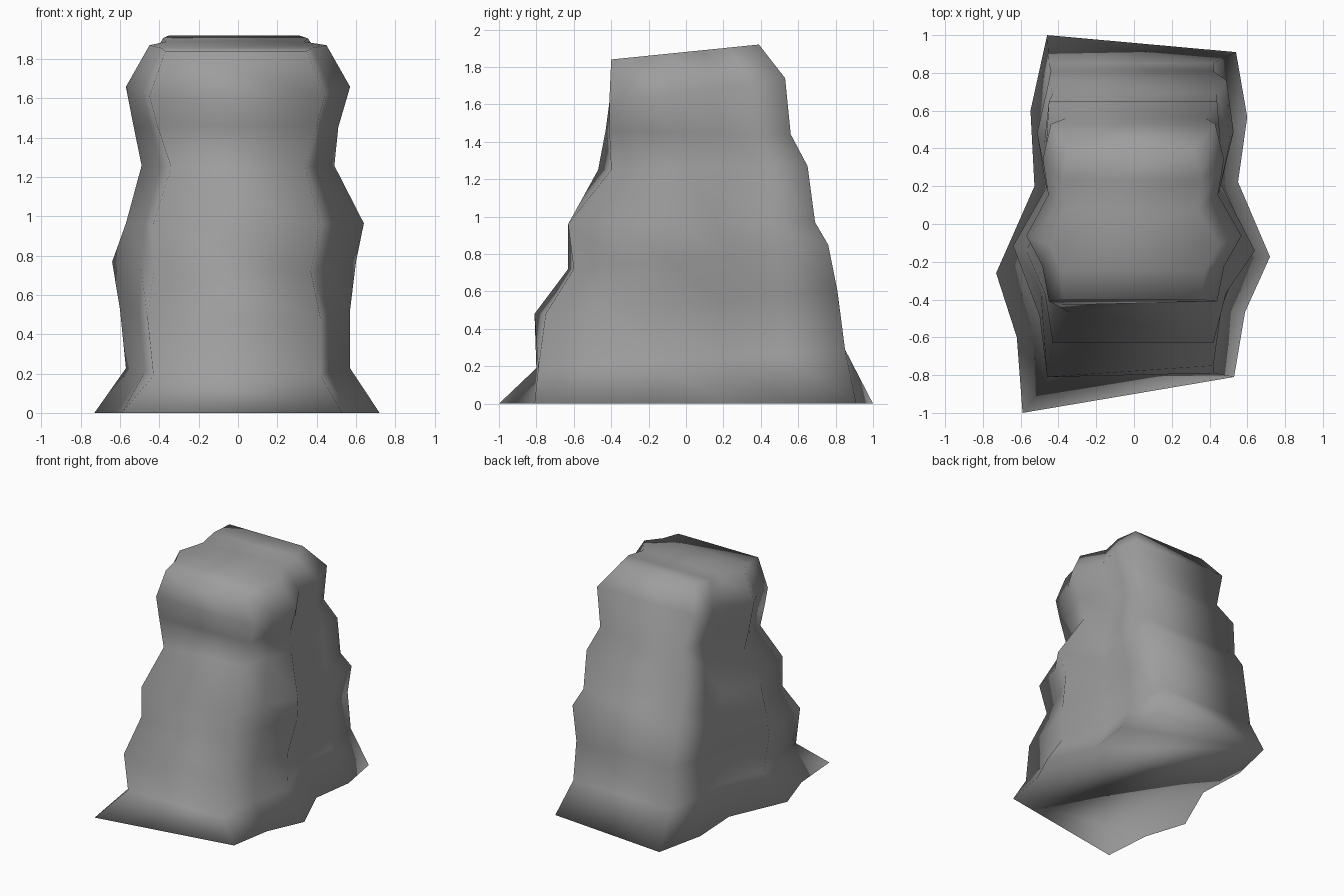
import bpy, bmesh

if "Cube" in bpy.data.objects:
    bpy.data.objects.remove(bpy.data.objects["Cube"])

# Rings from foot to top: front-left x, y; front-right x, y; front z;
# back-left x, y; back-right x, y; back z; widest left x, widest right x
RINGS = [
    (.59, -1.0, .53, -.81, 0, .46, 1.0, .54, .91, 0, .73, .72),
    (.43, -.80, .42, -.79, .19, .45, .85, .42, .85, .29, .57, .57),
    (.46, -.81, .42, -.75, .48, .44, .81, .42, .81, .60, .60, .57),
    (.43, -.63, .37, -.60, .72, .45, .76, .49, .76, .85, .64, .60),
    (.43, -.63, .42, -.63, .96, .43, .69, .44, .69, .97, .57, .64),
    (.34, -.47, .34, -.40, 1.25, .45, .65, .44, .65, 1.27, .49, .49),
    (.41, -.43, .40, -.41, 1.46, .36, .56, .38, .56, 1.44, .53, .51),
    (.45, -.41, .44, -.41, 1.61, .44, .53, .43, .53, 1.74, .57, .57),
    (.37, -.40, .35, -.40, 1.84, .35, .39, .31, .39, 1.92, .45, .45),
]
# Side columns from front to back: depth fraction and share of the bulge
COLUMNS = [(0, 0), (.2, .3), (.37, 1), (.6, .08), (.8, .33), (1, 0)]


def side_row(bm, side, front, back, fz, bz, widest):
    """Vertices of one side of a ring, bulging out between its corners."""
    (fx, fy), (bx, by) = front, back
    peak = widest - (fx + (bx - fx) * .37)
    return [bm.verts.new((side * (fx + (bx - fx) * t + peak * share),
                          fy + (by - fy) * t, fz + (bz - fz) * t))
            for t, share in COLUMNS]


bm = bmesh.new()
left, right = [], []
for r in RINGS:
    left.append(side_row(bm, -1, r[0:2], r[5:7], r[4], r[9], r[10]))
    right.append(side_row(bm, 1, r[2:4], r[7:9], r[4], r[9], r[11]))

# Walls: closed loops joined ring to ring
loops = [l + r[::-1] for l, r in zip(left, right)]
for a, b in zip(loops, loops[1:]):
    n = len(a)
    for k in range(n):
        bm.faces.new((a[k], a[(k + 1) % n], b[(k + 1) % n], b[k]))

# Top strips and flat underside
for k in range(len(COLUMNS) - 1):
    bm.faces.new((left[-1][k], left[-1][k + 1], right[-1][k + 1], right[-1][k]))
bm.faces.new(loops[0])

bmesh.ops.recalc_face_normals(bm, faces=bm.faces)
for f in bm.faces:
    f.smooth = True
mesh = bpy.data.meshes.new("rock_pillar")
bm.to_mesh(mesh)
bm.free()

# Dark grey stone
stone = bpy.data.materials.new("dark_stone")
stone.diffuse_color = (.34, .34, .34, 1)
stone.use_nodes = True
stone.node_tree.nodes["Principled BSDF"].inputs["Base Color"].default_value = stone.diffuse_color
mesh.materials.append(stone)
bpy.context.collection.objects.link(bpy.data.objects.new("rock_pillar", mesh))
